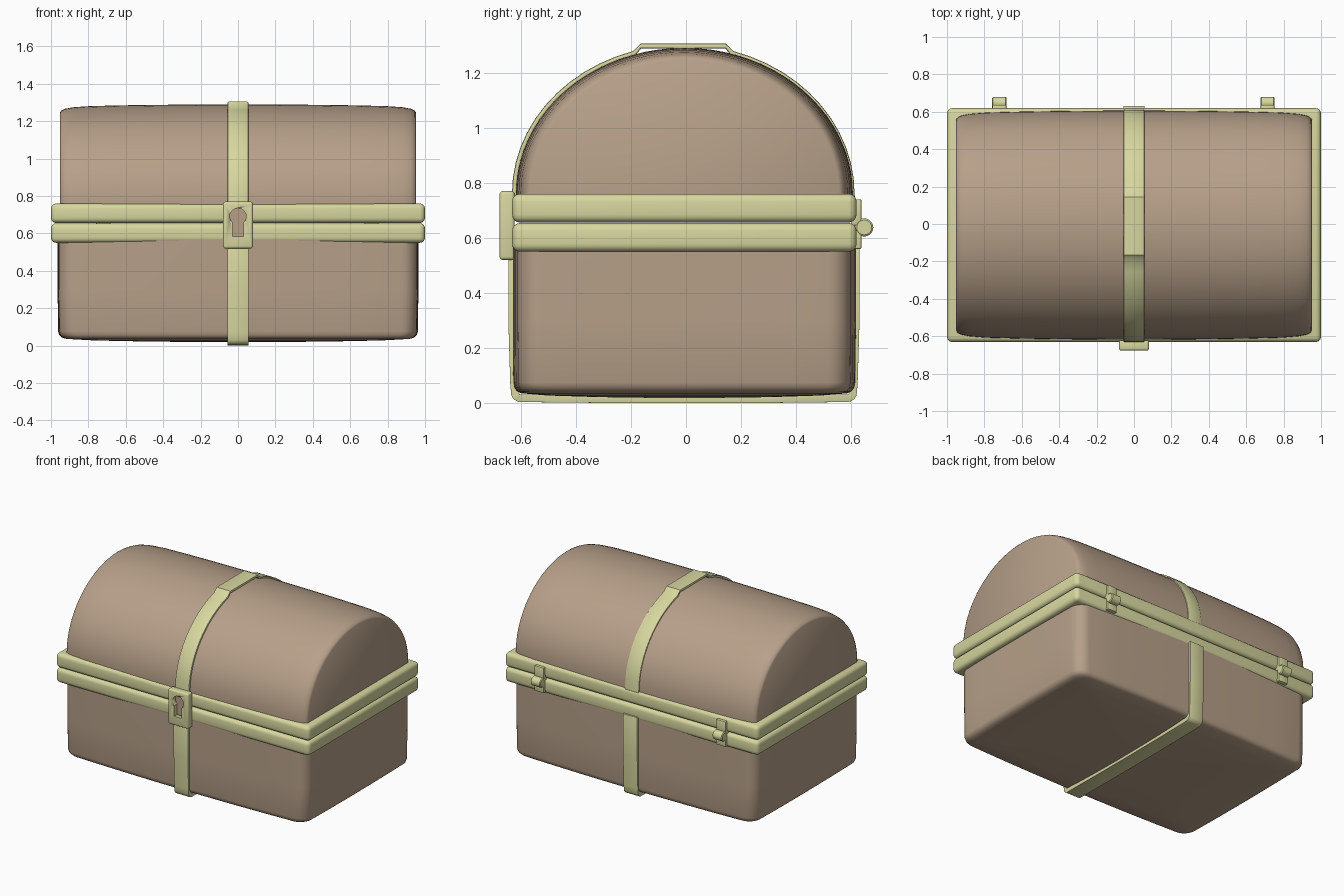
import bpy, bmesh, math
from mathutils import Vector

if "Cube" in bpy.data.objects:
    bpy.data.objects.remove(bpy.data.objects["Cube"])

SHIFT = -0.006  # the chest sits slightly forward of centre


def material(name, rgb):
    m = bpy.data.materials.new(name)
    m.diffuse_color = (*rgb, 1)
    m.use_nodes = True
    m.node_tree.nodes["Principled BSDF"].inputs["Base Color"].default_value = m.diffuse_color
    return m


WOOD = material("brown wood", (0.47, 0.35, 0.25))
BRASS = material("pale brass", (0.68, 0.68, 0.35))


def finish(name, bm, mat, bevel=0.0, segs=3, bevel_angle=50, smooth=35):
    bmesh.ops.recalc_face_normals(bm, faces=bm.faces)
    if bevel:
        edges = [e for e in bm.edges if len(e.link_faces) == 2
                 and e.calc_face_angle() > math.radians(bevel_angle)]
        bmesh.ops.bevel(bm, geom=edges, offset=bevel, segments=segs,
                        profile=0.5, affect='EDGES', clamp_overlap=True)
    me = bpy.data.meshes.new(name)
    bm.to_mesh(me)
    bm.free()
    me.materials.append(mat)
    ob = bpy.data.objects.new(name, me)
    bpy.context.collection.objects.link(ob)
    bpy.ops.object.select_all(action='DESELECT')
    ob.select_set(True)
    bpy.context.view_layer.objects.active = ob
    bpy.ops.object.shade_smooth_by_angle(angle=math.radians(smooth))
    return ob


def loft(name, rings, mat, **kw):
    bm = bmesh.new()
    vs = [[bm.verts.new(p) for p in r] for r in rings]
    n = len(vs[0])
    for a, b in zip(vs, vs[1:]):
        for i in range(n):
            j = (i + 1) % n
            bm.faces.new((a[i], a[j], b[j], b[i]))
    bm.faces.new(vs[0])
    bm.faces.new(vs[-1])
    return finish(name, bm, mat, **kw)


def box(name, lo, hi, mat, **kw):
    bm = bmesh.new()
    bmesh.ops.create_cube(bm, size=1)
    for v in bm.verts:
        v.co = [(l + h) / 2 + c * (h - l) for l, h, c in zip(lo, hi, v.co)]
    return finish(name, bm, mat, **kw)


def plan_ring(hx, hy, r, z, bulge):
    """Rounded rectangle with gently bowed sides."""
    pts = []
    for q, (sx, sy) in enumerate(((1, 1), (-1, 1), (-1, -1), (1, -1))):
        for k in range(7):
            a = math.radians(90 * q + 15 * k)
            pts.append((sx * (hx - r) + r * math.cos(a), sy * (hy - r) + r * math.sin(a)))
        nx, ny = ((-1, 1), (-1, -1), (1, -1), (1, 1))[q]
        x0, y0 = pts[-1]
        x1, y1 = ((nx * (hx - r), ny * hy) if q % 2 == 0 else (nx * hx, ny * (hy - r)))
        for k in range(1, 8):
            t = k / 8
            pts.append((x0 + (x1 - x0) * t, y0 + (y1 - y0) * t))
    out = []
    for x, y in pts:
        u, w = x / hx, y / hy
        out.append((x * (1 + 0.008 * bulge * (1 - w * w)),
                    y * (1 + 0.035 * bulge * (1 - u * u)) + SHIFT, z))
    return out


# Body: bowed box with a rounded, slightly sagging bottom
body = [plan_ring(0.957, 0.602, 0.08, 0.60, 1)]
for z, s in ((0.3, 1), (0.075, 0.997), (0.055, 0.99), (0.043, 0.975), (0.036, 0.95),
             (0.028, 0.8), (0.022, 0.5), (0.019, 0.15)):
    body.append(plan_ring(0.957 * s, 0.602 * s, 0.08 * s, z, 1))
loft("body", body, WOOD)

# Lid: barrel arch swelling toward the middle
half = [(0, 1), (0.2, 0.999), (0.4, 0.996), (0.6, 0.991), (0.79, 0.983), (0.88, 0.971),
        (0.925, 0.956), (0.945, 0.938), (0.952, 0.918)]
sections = [(-x, s) for x, s in reversed(half[1:])] + half
lid = []
for x, s in sections:
    ring = [(x, 0.612 * s + SHIFT, 0.70)]
    for k in range(41):
        a = math.pi * k / 40
        ring.append((x, 0.612 * s * math.cos(a) + SHIFT, 0.76 + 0.53 * s * math.sin(a)))
    ring.append((x, -0.612 * s + SHIFT, 0.70))
    lid.append(ring)
loft("lid", lid, WOOD)

# Rims of body and lid
for name, z in (("body_rim", 0.55), ("lid_rim", 0.656)):
    box(name, (-1, -0.625 + SHIFT, z), (1, 0.625 + SHIFT, z + 0.104), BRASS,
        bevel=0.028, segs=4)


# Straps: ribbons following a path of (y, z) points
def strap(name, path, thick, hw=0.056):
    pts = [Vector(p) for p in path]
    inner = []
    for i, p in enumerate(pts):
        d = (pts[min(i + 1, len(pts) - 1)] - pts[max(i - 1, 0)]).normalized()
        inner.append(p + Vector((-d.y, d.x)) * thick)
    rings = []
    for o, i in zip(pts, inner):
        rings.append([(-hw, o.x, o.y), (hw, o.x, o.y), (hw, i.x, i.y), (-hw, i.x, i.y)])
    return loft(name, rings, BRASS, bevel=0.007, segs=2, bevel_angle=60)


right = [(0.624, 0.74)]
for k in range(13):
    a = math.radians(73 * k / 12)
    right.append((0.622 * math.cos(a), 0.76 + 0.542 * math.sin(a)))
right.append((0.155, 1.305))
strap("lid_strap", [(y - 0.01, z) for y, z in right]
      + [(-y - 0.01, z) for y, z in reversed(right)], 0.018)

low = [(-0.645, 0.58), (-0.645, 0.3), (-0.638, 0.07)]
low += [(-0.60 - 0.036 * math.cos(a), 0.04 - 0.036 * math.sin(a))
        for a in (0.3, 0.7, 1.1, 1.45)]
low += [(-0.3, 0.001), (0, 0), (0.3, 0.001)]
low += [(0.585 + 0.036 * math.cos(a), 0.04 - 0.036 * math.sin(a))
        for a in (1.45, 1.1, 0.7, 0.3)]
low += [(0.623, 0.07), (0.63, 0.3), (0.63, 0.58)]
strap("body_strap", low, 0.028)


# Lock plate with a keyhole cut through to a wood backing
def keyhole(name, y0, y1, mat, grow=0.0):
    r, w = 0.043 + grow, 0.03 + grow
    a0 = -math.acos(w / r)
    outline = [(-w, 0.585 - grow), (w, 0.585 - grow)]
    for k in range(25):
        a = a0 + (math.pi - 2 * a0) * k / 24
        outline.append((r * math.cos(a), 0.692 + r * math.sin(a)))
    return loft(name, [[(x, y, z) for x, z in outline] for y in (y0, y1)], mat)


lock = box("lock_plate", (-0.08, -0.677, 0.52), (0.08, -0.622, 0.77), BRASS, bevel=0.012)
cutter = keyhole("keyhole_cutter", -0.75, -0.55, BRASS)
cutter.hide_render = True
cutter.hide_viewport = True
mod = lock.modifiers.new("keyhole", 'BOOLEAN')
mod.operation = 'DIFFERENCE'
mod.solver = 'EXACT'
mod.object = cutter
keyhole("keyhole_back", -0.643, -0.636, WOOD, 0.006)

# Hinges on the back
for side, x in (("left", -0.72), ("right", 0.714)):
    for part, z0, z1 in (("lower", 0.56, 0.63), ("upper", 0.645, 0.74)):
        box(f"hinge_{part}_leaf_{side}", (x - 0.037, 0.60, z0), (x + 0.037, 0.637, z1),
            BRASS, bevel=0.005, segs=2)
    pin = [[(x + dx, 0.647 + r * math.cos(a), 0.638 + r * math.sin(a))
            for a in (math.tau * k / 20 for k in range(20))]
           for dx, r in ((-0.038, 0.027), (-0.033, 0.033), (0.033, 0.033), (0.038, 0.027))]
    loft(f"hinge_pin_{side}", pin, BRASS)
